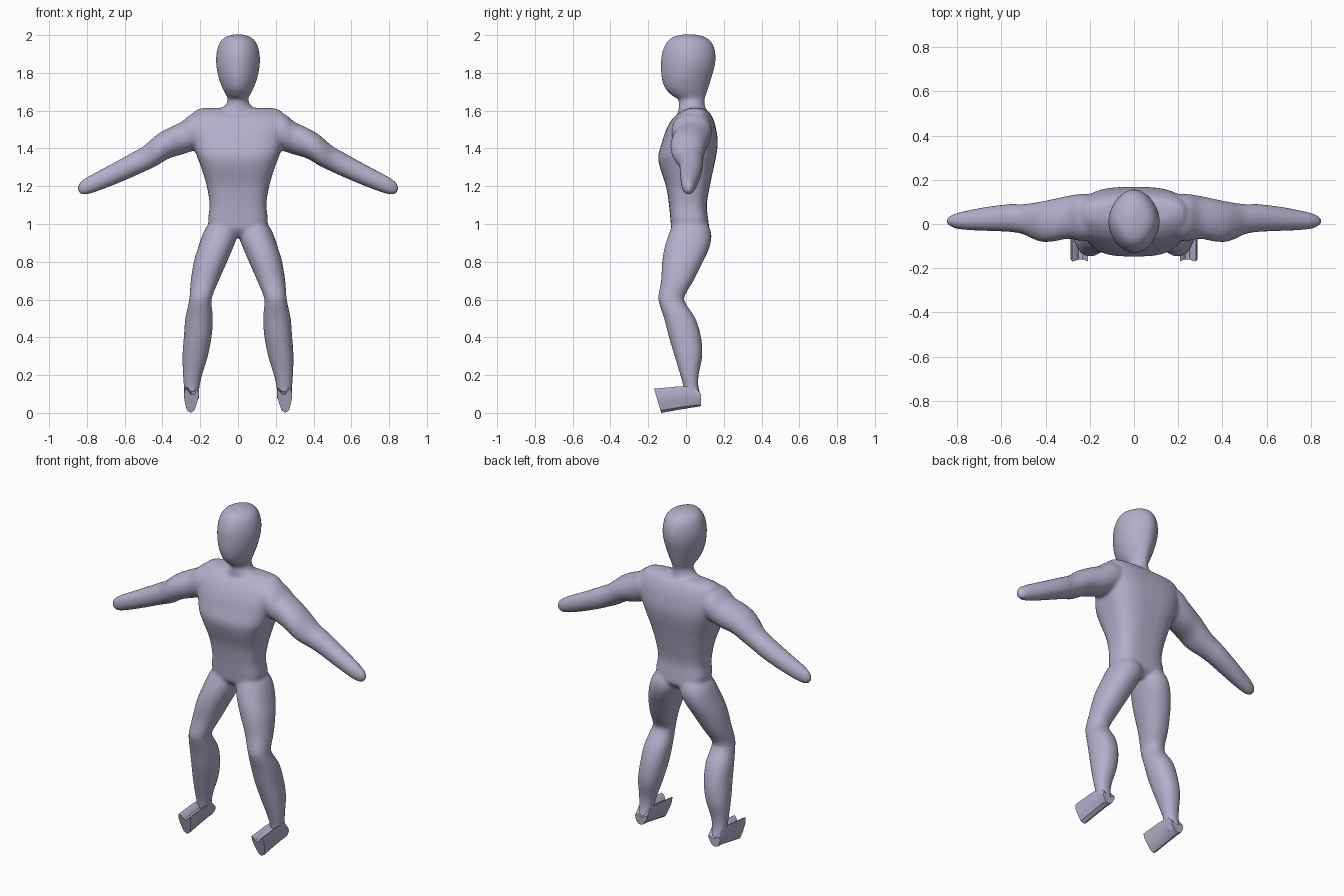
import bpy, bmesh, math

skin = bpy.data.materials.new("lavender grey")
skin.diffuse_color = (0.46, 0.43, 0.60, 1)


def spline(rows, steps=5):
    """Catmull-Rom interpolation between the given sections."""
    out = []
    n = len(rows)
    for i in range(n - 1):
        p0, p1, p2, p3 = (rows[max(i - 1, 0)], rows[i], rows[i + 1], rows[min(i + 2, n - 1)])
        for s in range(steps):
            t = s / steps
            out.append([0.5 * (2 * b + (c - a) * t + (2 * a - 5 * b + 4 * c - d) * t * t
                               + (3 * b - a - 3 * c + d) * t ** 3)
                        for a, b, c, d in zip(p0, p1, p2, p3)])
    return out + [list(rows[-1])]


def skin_rings(bm, rings):
    """Bridge rings of points and cap both ends."""
    vs = [[bm.verts.new(p) for p in r] for r in rings]
    n = len(vs[0])
    for a, b in zip(vs, vs[1:]):
        for i in range(n):
            j = (i + 1) % n
            bm.faces.new((a[i], a[j], b[j], b[i]))
    bm.faces.new(vs[0][::-1])
    bm.faces.new(vs[-1])


def loft(bm, rows, power, axis="z", side=1, n=40):
    """Rows: position, then low/high limits of the two cross axes."""
    rings = []
    for pos, a0, a1, b0, b1 in spline(rows):
        ring = []
        for k in range(n):
            t = 2 * math.pi * k / n
            c, s = math.cos(t), math.sin(t)
            u = (a0 + a1) / 2 + (a1 - a0) / 2 * math.copysign(abs(c) ** (2 / power), c)
            v = (b0 + b1) / 2 + (b1 - b0) / 2 * math.copysign(abs(s) ** (2 / power), s)
            x, y, z = (u, v, pos) if axis == "z" else (pos, u, v)
            ring.append((side * x, y, z))
        rings.append(ring)
    skin_rings(bm, rings)


def finish(name, bm):
    bmesh.ops.recalc_face_normals(bm, faces=bm.faces)
    me = bpy.data.meshes.new(name)
    bm.to_mesh(me)
    bm.free()
    me.materials.append(skin)
    ob = bpy.data.objects.new(name, me)
    bpy.context.collection.objects.link(ob)
    bpy.context.view_layer.objects.active = ob
    ob.select_set(True)
    return ob


bm = bmesh.new()

# torso: height, half width, front, back
torso = [(0.93, .06, -.04, .08), (0.97, .14, -.075, .12), (1.02, .158, -.082, .118),
         (1.10, .15, -.09, .11), (1.20, .165, -.106, .126), (1.30, .195, -.138, .147),
         (1.36, .218, -.147, .16), (1.43, .24, -.128, .168), (1.50, .255, -.105, .16),
         (1.56, .25, -.07, .142), (1.60, .225, -.02, .115), (1.615, .18, .02, .08)]
loft(bm, [(z, -w, w, f, b) for z, w, f, b in torso], 3.0)

# neck and head
head = [(1.54, .10, -.04, .11), (1.60, .10, -.04, .105), (1.63, .066, -.038, .10),
        (1.66, .054, -.042, .098), (1.68, .062, -.075, .105), (1.72, .083, -.112, .118),
        (1.78, .104, -.130, .137), (1.85, .116, -.133, .155), (1.91, .113, -.126, .155),
        (1.96, .097, -.103, .137), (1.99, .066, -.07, .10), (2.004, .02, -.015, .045)]
loft(bm, [(z, -w, w, f, b) for z, w, f, b in head], 1.8)

# arms (along x): y limits, z limits; legs (along z): x limits, y limits
arm = [(.12, -.06, .12, 1.43, 1.57), (.20, -.075, .135, 1.40, 1.59),
       (.25, -.075, .135, 1.383, 1.58), (.30, -.067, .127, 1.367, 1.54),
       (.37, -.08, .112, 1.345, 1.507), (.43, -.078, .10, 1.308, 1.472),
       (.50, -.047, .09, 1.275, 1.412), (.56, -.036, .09, 1.248, 1.378),
       (.65, -.032, .08, 1.21, 1.328), (.74, -.028, .064, 1.175, 1.28),
       (.80, -.022, .05, 1.157, 1.247), (.835, -.008, .035, 1.16, 1.222),
       (.848, .005, .02, 1.18, 1.20)]
leg = [(1.04, .03, .12, -.05, .09), (.98, .005, .17, -.078, .125),
       (.93, .006, .193, -.097, .135), (.87, .028, .213, -.115, .122),
       (.80, .058, .234, -.126, .09), (.70, .102, .25, -.132, .04),
       (.62, .135, .256, -.146, -.006), (.58, .14, .262, -.142, -.002),
       (.50, .133, .279, -.116, .05), (.40, .14, .287, -.09, .08),
       (.30, .16, .294, -.06, .086), (.20, .19, .291, -.03, .067),
       (.14, .203, .287, -.014, .066), (.09, .21, .284, -.005, .078),
       (.05, .222, .273, .01, .075)]
for side in (1, -1):
    loft(bm, arm, 2.1, "x", side)
    loft(bm, leg, 2.2, "z", side)

# fuse the limbs into one smooth skin
body = finish("body", bm)
mod = body.modifiers.new("fuse", "REMESH")
mod.mode = "VOXEL"
mod.voxel_size = 0.009
mod.use_smooth_shade = True
mod = body.modifiers.new("soften", "SMOOTH")
mod.factor = 0.5
mod.iterations = 7

# wedge feet with a groove along the top
section = [(.25, 0), (.27, .10), (.281, .42), (.287, .75), (.28, 1), (.265, .94), (.25, .76),
           (.232, .78), (.217, .92), (.207, .95), (.207, .7), (.217, .42), (.231, .10)]
bm = bmesh.new()
skin_rings(bm, [[(x, y - lean * h, z0 + (z1 - z0) * h) for x, h in section]
                for y, lean, z0, z1 in [(-.131, .038, 0, .128), (-.03, .01, .018, .14),
                                        (.045, 0, .03, .14), (.08, 0, .036, .10)]])
bpy.ops.object.select_all(action="DESELECT")
foot = finish("foot", bm)
bpy.ops.object.shade_smooth_by_angle(angle=math.radians(40))
foot.modifiers.new("pair", "MIRROR")
